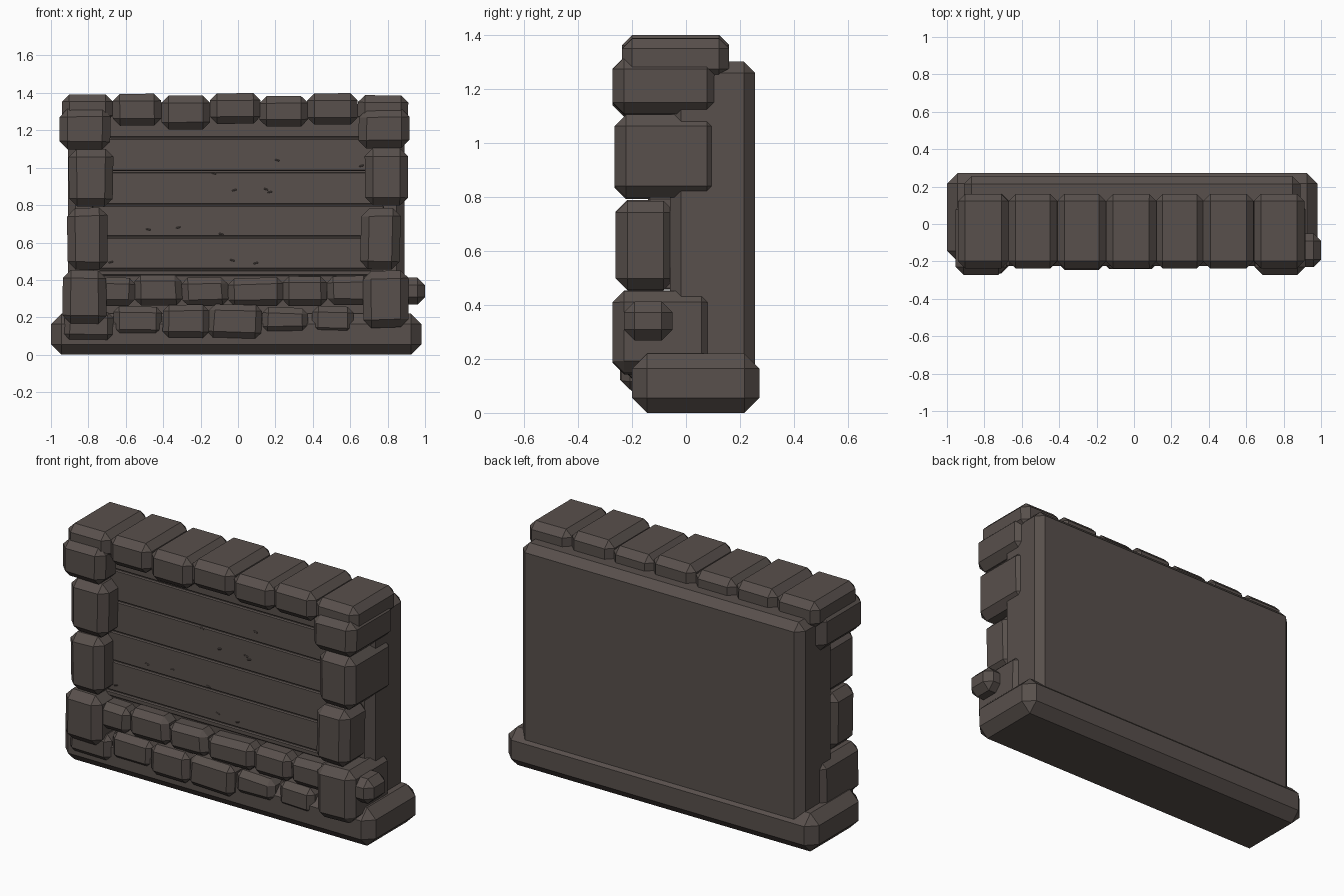
import bpy, bmesh, math, random
from mathutils import Matrix, Vector

if "Cube" in bpy.data.objects:
    bpy.data.objects.remove(bpy.data.objects["Cube"])

random.seed(4)
stone = bpy.data.materials.new("dark brown grey")
stone.diffuse_color = (0.098, 0.080, 0.072, 1)
stone.use_nodes = True
stone.node_tree.nodes["Principled BSDF"].inputs["Base Color"].default_value = stone.diffuse_color


def block(name, x, y, z, bevel=0.045, tilt=0.0, jitter=0.0):
    """Chamfered block from (min, max) ranges, optionally a little crooked."""
    size = Vector((x[1] - x[0], y[1] - y[0], z[1] - z[0]))
    centre = Vector((sum(x), sum(y), sum(z))) / 2
    bm = bmesh.new()
    bmesh.ops.create_cube(bm, size=1)
    for v in bm.verts:
        v.co = Vector(a * b for a, b in zip(v.co, size))
    # corners shift in x and z only, so faces stay nearly flat
    for v in bm.verts:
        if jitter and v.co.y < 0:
            dx, dz = (random.uniform(-jitter, jitter) for _ in "xz")
            for w in bm.verts:
                if w.co.y > 0 and (w.co.xz - v.co.xz).length < 1e-5:
                    w.co += Vector((dx, 0, dz))
            v.co += Vector((dx, 0, dz))
    if bevel:
        bmesh.ops.bevel(bm, geom=bm.edges[:], offset=bevel, segments=1,
                        affect='EDGES', clamp_overlap=True)
    bm.transform(Matrix.Rotation(math.radians(tilt), 4, 'Y'))
    bm.transform(Matrix.Translation(centre))
    me = bpy.data.meshes.new(name)
    bm.to_mesh(me)
    bm.free()
    me.materials.append(stone)
    ob = bpy.data.objects.new(name, me)
    bpy.context.collection.objects.link(ob)
    return ob


# Foundation slab and wall core
block("base_slab", (-1.0, 0.98), (-0.2, 0.272), (0, 0.22), 0.056)
block("wall_core", (-0.91, 0.89), (-0.06, 0.256), (0.1, 1.3), 0.042)
block("lower_backing", (-0.8, 0.8), (-0.13, 0), (0.1, 0.43), 0.0)

# Horizontal planks
seams = [0.42, 0.455, 0.63, 0.80, 0.98, 1.16, 1.3]
for i, (a, b) in enumerate(zip(seams, seams[1:])):
    block(f"plank_{i}", (-0.78, 0.78), (-0.14, -0.02),
          (a + 0.002, b - 0.002), 0.006)

# Small nicks in the planks
for i, (x, z) in enumerate([(.21, 1.04), (.66, 1.01), (-.13, .97), (-.02, .88),
                            (.15, .885), (.17, .87), (-.48, .67), (-.32, .68),
                            (-.09, .645), (-.68, .495), (-.03, .505), (.095, .49)]):
    block(f"plank_nick_{i}", (x - .012, x + .012), (-0.144, -0.136),
          (z - .004, z + .004), 0.002, 15 * (-1) ** i)

# Coping stones along the top
coping = [(-.94, -.67, 1.24, 1.392), (-.67, -.41, 1.225, 1.395),
          (-.41, -.15, 1.205, 1.385), (-.15, .12, 1.235, 1.398),
          (.115, .375, 1.22, 1.383), (.37, .64, 1.23, 1.398),
          (.64, .91, 1.235, 1.387)]
for i, (x0, x1, z0, z1) in enumerate(coping):
    block(f"coping_stone_{i}", (x0, x1), (-0.237, 0.16), (z0, z1), 0.038,
          random.uniform(-.6, .6))

# Corner pillar stones: x range, z range, y range
left = [(-.955, -.68, 1.10, 1.315, -.272, .12), (-.905, -.67, .79, 1.10, -.265, .12),
        (-.913, -.70, .455, .785, -.26, -.04), (-.937, -.705, .165, .45, -.272, .10)]
right = [(.645, .92, 1.105, 1.315, -.272, .12), (.68, .91, .795, 1.105, -.265, .12),
         (.655, .868, .457, .785, -.26, -.04), (.67, .91, .145, .45, -.272, .10)]
for side, stones in (("left", left), ("right", right)):
    for i, (x0, x1, z0, z1, y0, y1) in enumerate(stones):
        block(f"{side}_pillar_stone_{i}", (x0, x1), (y0, y1), (z0, z1), 0.043,
              random.uniform(-1, 1), 0.004)

# Two rows of facing stones at the foot of the wall
upper = [(-.74, -.55, .26, .41), (-.55, -.30, .265, .43), (-.30, -.055, .262, .418),
         (-.05, .24, .26, .415), (.235, .48, .262, .42), (.475, .71, .265, .425)]
for i, (x0, x1, z0, z1) in enumerate(upper):
    block(f"upper_course_stone_{i}", (x0, x1), (-.225, -.03), (z0, z1), 0.034,
          random.uniform(-2, 2), 0.005)
lower = [(-.93, -.67, .08, .23, -.228), (-.665, -.41, .10, .26, -.218),
         (-.405, -.155, .09, .265, -.245), (-.16, .13, .085, .265, -.24),
         (.13, .375, .12, .255, -.225), (.40, .615, .108, .255, -.212)]
for i, (x0, x1, z0, z1, y0) in enumerate(lower):
    block(f"lower_course_stone_{i}", (x0, x1), (y0, -.05), (z0, z1), 0.032,
          random.uniform(-2, 2), 0.005)

# Stone sticking out of the right side
block("side_stone", (0.80, 1.0), (-0.23, -0.05), (0.268, 0.412), 0.04)
